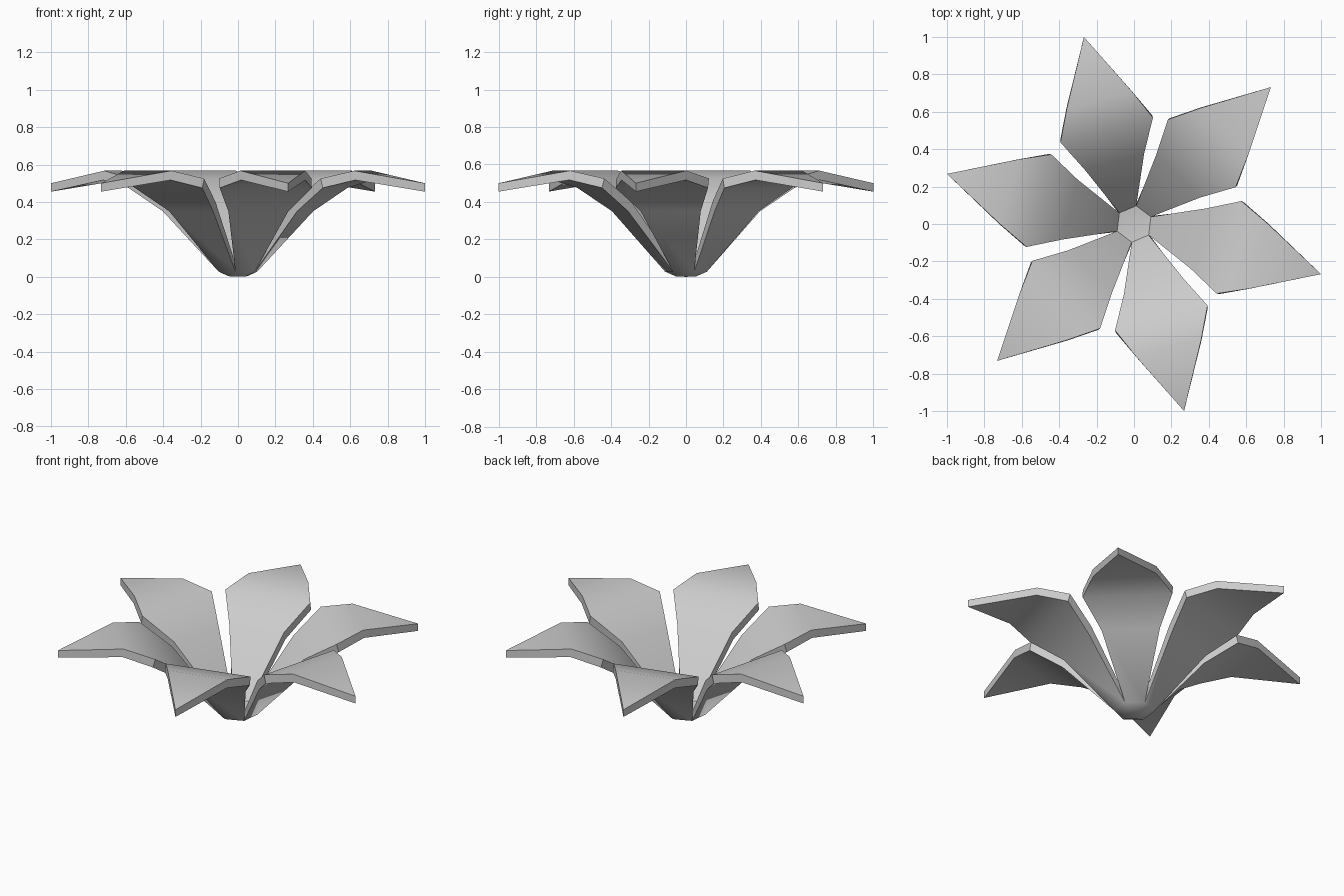
import bpy, bmesh
from math import cos, sin, radians

if "Cube" in bpy.data.objects:
    bpy.data.objects.remove(bpy.data.objects["Cube"])

# Petal stations along its length: (x, left y, right y, z)
INNER = [(0.35, 0.18, -0.150, 0.40), (0.523, 0.267, -0.245, 0.525), (0.69, 0.187, -0.172, 0.567)]
OUTER = [(0.368, 0.18, -0.152, 0.35), (0.535, 0.265, -0.245, 0.475), (0.695, 0.187, -0.170, 0.517)]
TIP_IN, TIP_OUT = (1.035, 0, 0.50), (1.035, 0, 0.455)

bm = bmesh.new()


def place(x, y, z, angle):
    c, s = cos(angle), sin(angle)
    return bm.verts.new((x * c - y * s, x * s + y * c, z))


def ring(radius, z):
    return [place(radius, 0, z, radians(23 + 60 * k)) for k in range(6)]


# Hexagonal heart where the petals join: cup floor and rounded underside
floor = ring(0.098, 0.065)
edge = ring(0.112, 0.027)
foot = ring(0.055, 0.003)
floor_mid = bm.verts.new((0, 0, 0.055))
foot_mid = bm.verts.new((0, 0, 0))
for k in range(6):
    j = (k + 1) % 6
    bm.faces.new((floor[k], floor[j], floor_mid))
    bm.faces.new((foot[j], foot[k], foot_mid))
    bm.faces.new((edge[j], edge[k], foot[k], foot[j]))


def skin(rows, tip, left, right, angle):
    """One side of a petal; returns its outline from left base round to right base."""
    ls, rs = [left], [right]
    for x, yl, yr, z in rows:
        ls.append(place(x, yl, z, angle))
        rs.append(place(x, yr, z, angle))
    for i in range(len(rows)):
        bm.faces.new((ls[i], rs[i], rs[i + 1], ls[i + 1]))
    t = place(*tip, angle)
    bm.faces.new((ls[-1], rs[-1], t))
    return ls + [t] + rs[::-1]


# Six petals, each an inner and outer skin joined by a rim
for k in range(6):
    a = radians(45 + 60 * k)
    j = (k + 1) % 6
    top = skin(INNER, TIP_IN, floor[j], floor[k], a)
    bot = skin(OUTER, TIP_OUT, edge[j], edge[k], a)
    for i in range(len(top) - 1):
        bm.faces.new((top[i], top[i + 1], bot[i + 1], bot[i]))

bmesh.ops.recalc_face_normals(bm, faces=bm.faces[:])
mesh = bpy.data.meshes.new("flower")
bm.to_mesh(mesh)
bm.free()
flower = bpy.data.objects.new("flower", mesh)
bpy.context.collection.objects.link(flower)
bpy.context.view_layer.objects.active = flower
flower.select_set(True)
bpy.ops.object.shade_smooth_by_angle(angle=radians(30))
